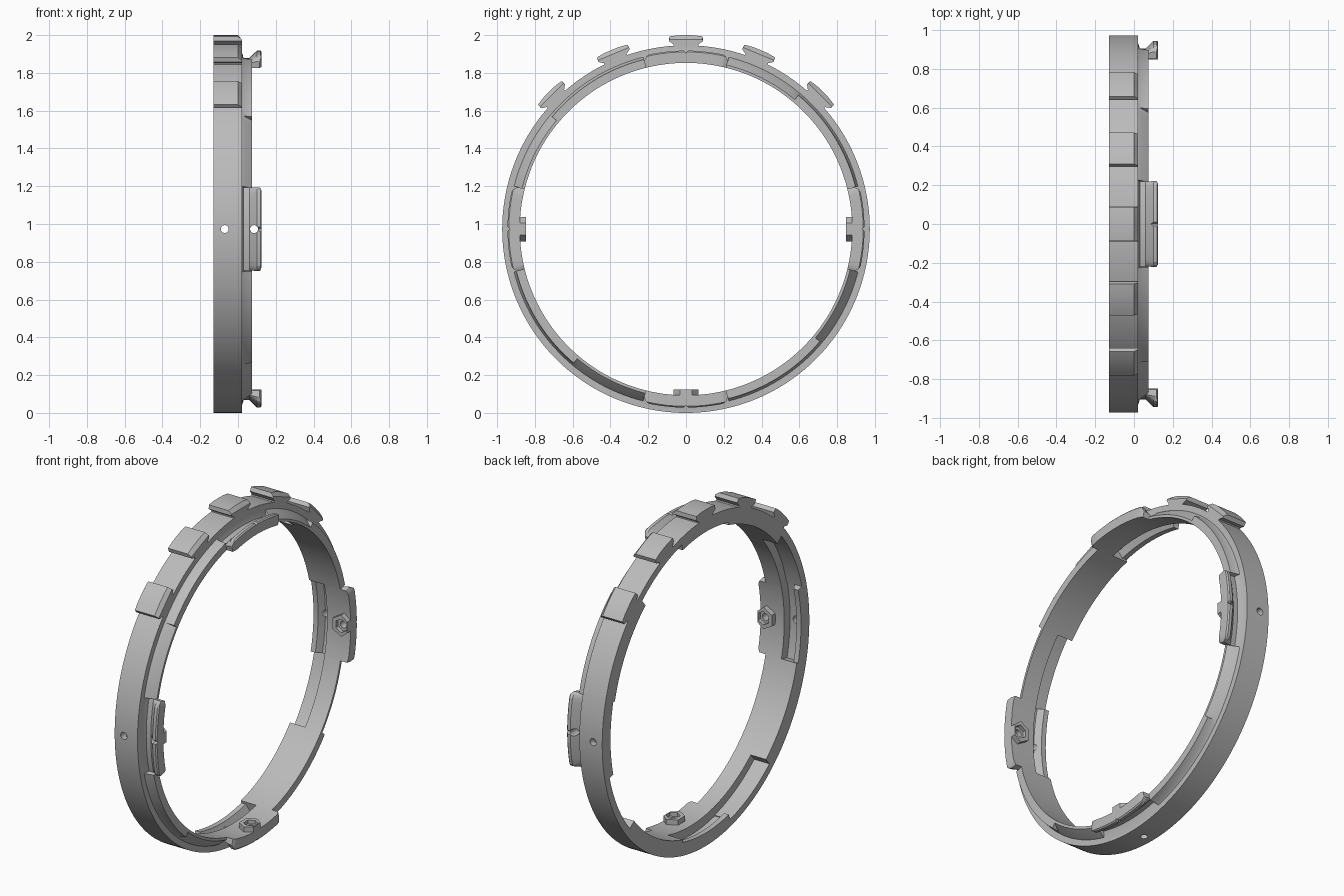
import bpy, bmesh, math
from mathutils import Vector, Matrix

if "Cube" in bpy.data.objects:
    bpy.data.objects.remove(bpy.data.objects["Cube"])

CZ = 0.973  # height of the ring axis

grey = bpy.data.materials.new("plain grey")
grey.use_nodes = True
grey.diffuse_color = (0.5, 0.5, 0.5, 1)
grey.node_tree.nodes["Principled BSDF"].inputs["Base Color"].default_value = (0.5, 0.5, 0.5, 1)


def polar(x, r, deg):
    a = math.radians(deg)
    return Vector((x, r * math.cos(a), CZ + r * math.sin(a)))


def loft(name, loops, closed=False):
    """Skin a series of equal-length loops of points into a solid."""
    bm = bmesh.new()
    rows = [[bm.verts.new(p) for p in loop] for loop in loops]
    n = len(rows[0])
    pairs = list(zip(rows, rows[1:]))
    if closed:
        pairs.append((rows[-1], rows[0]))
    else:
        bm.faces.new(rows[0])
        bm.faces.new(rows[-1])
    for a, b in pairs:
        for i in range(n):
            j = (i + 1) % n
            bm.faces.new((a[i], a[j], b[j], b[i]))
    bmesh.ops.remove_doubles(bm, verts=bm.verts, dist=1e-5)
    bmesh.ops.recalc_face_normals(bm, faces=bm.faces)
    mesh = bpy.data.meshes.new(name)
    bm.to_mesh(mesh)
    bm.free()
    mesh.materials.append(grey)
    ob = bpy.data.objects.new(name, mesh)
    bpy.context.collection.objects.link(ob)
    return ob


def rod(name, x, r0, r1, deg, radius, sides=20, limit=9):
    """Radial prism between two radii, trimmed at x = limit."""
    a = math.radians(deg)
    tangent = Vector((0, -math.sin(a), math.cos(a)))
    loops = []
    for r in (r0, r1):
        loop = []
        for i in range(sides):
            t = 2 * math.pi * i / sides
            p = polar(x, r, deg) + tangent * radius * math.cos(t)
            p.x = min(x + radius * math.sin(t), limit)
            loop.append(p)
        loops.append(loop)
    return loft(name, loops)


def cut(ob, cutters):
    bpy.context.view_layer.objects.active = ob
    for c in cutters:
        mod = ob.modifiers.new("cut", "BOOLEAN")
        mod.operation = "DIFFERENCE"
        mod.solver = "EXACT"
        mod.object = c
        bpy.ops.object.modifier_apply(modifier=mod.name)
        bpy.data.objects.remove(c)


# Ring cross-sections (x, radius): plain wall, entry pocket, locking lip
rim = [(-.13, .973), (.02, .973), (.02, .938)]
wall = rim + [(.03, .932), (.075, .925), (.075, .88), (-.03, .88),
              (-.031, .88), (-.08, .88), (-.10, .88), (-.13, .88)]
pocket = rim + [(.03, .932), (.075, .895), (.075, .88), (-.03, .88),
                (-.03, .93), (-.08, .93), (-.10, .93), (-.13, .93)]
lip = rim + [(.03, .905), (.04, .905), (.04, .88), (-.03, .88),
             (-.03, .935), (-.08, .935), (-.10, .895), (-.13, .895)]

# Main ring, four identical quarters
loops = []
for quarter in range(4):
    for profile, start, end in ((lip, -14, 14), (wall, 14, 50), (pocket, 50, 76)):
        steps = (end - start) // 2
        for i in range(steps + 1):
            deg = 90 * quarter + start + 2 * i
            loops.append([polar(x, r, deg) for x, r in profile])
ring = loft("main_ring", loops, closed=True)
cut(ring, [rod("pin_cutter", -.07, .85, 1.0, d, .021) for d in (0, 180, 270)])
parts = [ring]

# Hooked tabs with rounded ends, a centre notch and a screw hole
hook = [(.02, .88), (.125, .88), (.125, .938), (.118, .945), (.10, .945), (.06, .905), (.02, .905)]
names = {0: "back", 90: "top", 180: "front", 270: "bottom"}
for centre, side in names.items():
    loops = []
    for off in (-14, -13.7, -13, -12) + tuple(range(-10, 11, 2)) + (12, 13, 13.7, 14):
        trim = max(0, abs(off) - 12) / 2
        top = .945 - .03 * trim ** 2
        front = .125 - .01 * trim ** 2
        loops.append([polar(min(x, front), min(r, top), centre + off) for x, r in hook])
    tab = loft(side + "_hook_tab", loops)
    notch = loft("notch_cutter", [[polar(x, r, centre + d) for r, d in
                 ((.932, 0), (.96, 1.4), (.96, -1.4))] for x in (.05, .15)])
    cutters = [notch]
    if centre != 90:
        cutters.append(rod("hole_cutter", .085, .84, 1.0, centre, .021))
    cut(tab, cutters)
    parts.append(tab)

    # Hexagonal nut seat inside the tab
    if centre != 90:
        seat = rod(side + "_nut_seat", .085, .848, .885, centre, .065, 6, .125)
        cut(seat, [rod("nut_cutter", .085, .83, .87, centre, .04, 6),
                   rod("hole_cutter", .085, .83, .9, centre, .021)])
        parts.append(seat)

# Dovetail grip teeth with a chamfered end
half = [(.065, .955), (.065, .978), (.09, .995), (.088, 1.02)]
outline = half + [(.045, 1.026), (0, 1.027), (-.045, 1.026)] + [(-t, r) for t, r in reversed(half)]
for i in range(5):
    turn = Matrix.Rotation(math.radians(22.5 * (i - 2)), 4, "X")
    loops = []
    for x, top in ((-.13, 2), (0, 2), (.02, 1.004)):
        loops.append([turn @ Vector((x, t, min(r, top))) + Vector((0, 0, CZ)) for t, r in outline])
    parts.append(loft("grip_tooth_%d" % (i + 1), loops))

# Smooth curved surfaces while keeping edges crisp
bpy.ops.object.select_all(action="DESELECT")
for ob in parts:
    ob.select_set(True)
bpy.context.view_layer.objects.active = ring
bpy.ops.object.shade_smooth_by_angle(angle=math.radians(25))
